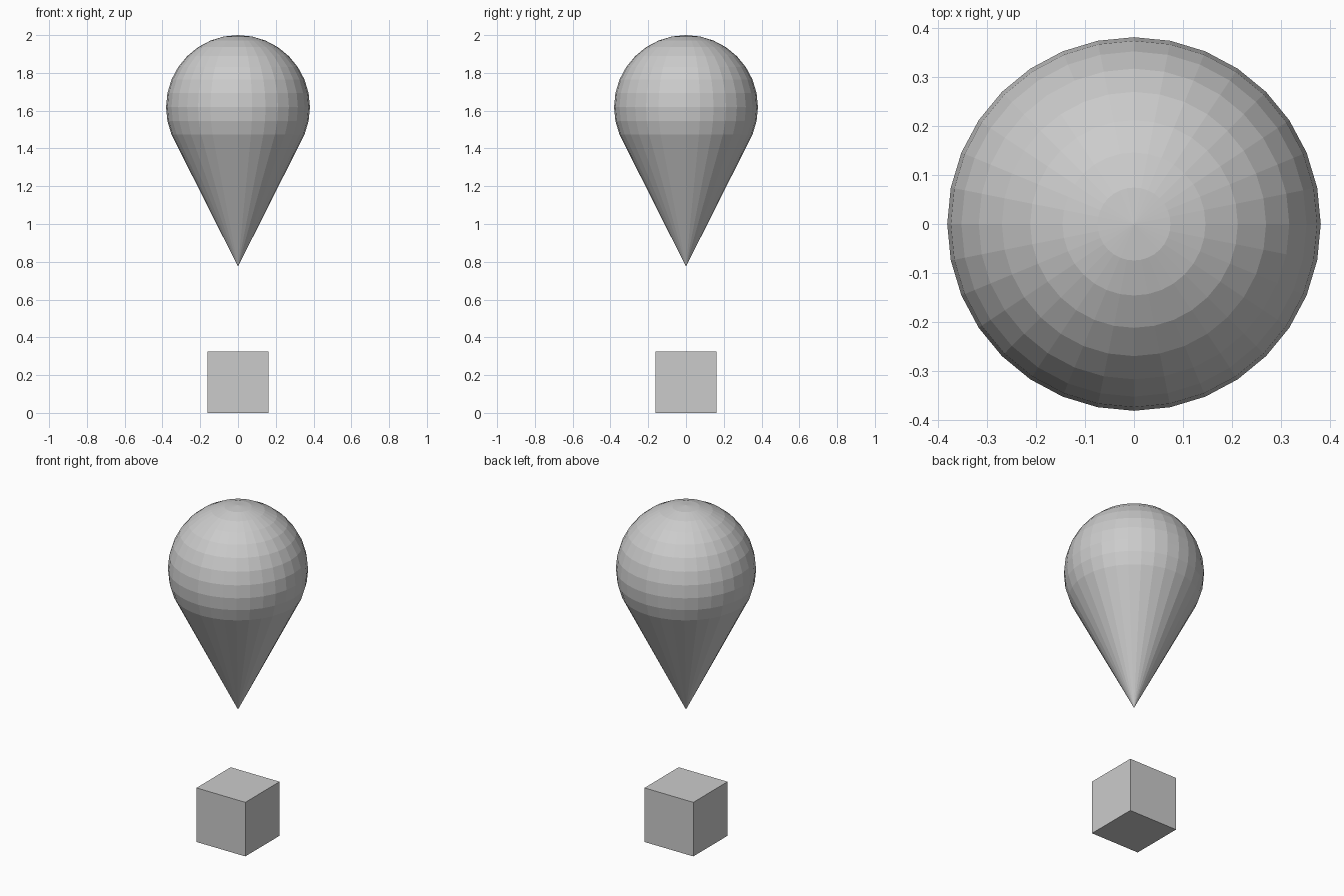
import bpy, bmesh
from math import sin, cos, pi

if "Cube" in bpy.data.objects:
    bpy.data.objects.remove(bpy.data.objects["Cube"])

SEGMENTS, RINGS = 32, 16
RADIUS, CENTRE_Z, TIP_Z = 0.381, 1.619, 0.775
CUBE = 0.324


def add_object(name, bm):
    bmesh.ops.recalc_face_normals(bm, faces=bm.faces)
    mesh = bpy.data.meshes.new(name)
    bm.to_mesh(mesh)
    bm.free()
    obj = bpy.data.objects.new(name, mesh)
    bpy.context.collection.objects.link(obj)
    return obj


# Teardrop marker: round head down to the tangent ring, then a straight cone to the tip
bm = bmesh.new()
top = bm.verts.new((0, 0, CENTRE_Z + RADIUS))
tip = bm.verts.new((0, 0, TIP_Z))
rings = []
for i in range(1, RINGS // 2 + 3):
    a = pi * i / RINGS
    r, z = RADIUS * sin(a), CENTRE_Z + RADIUS * cos(a)
    rings.append([bm.verts.new((r * cos(2 * pi * k / SEGMENTS),
                                r * sin(2 * pi * k / SEGMENTS), z))
                  for k in range(SEGMENTS)])
for k in range(SEGMENTS):
    n = (k + 1) % SEGMENTS
    bm.faces.new((top, rings[0][k], rings[0][n]))
    for upper, lower in zip(rings, rings[1:]):
        bm.faces.new((upper[k], lower[k], lower[n], upper[n]))
    bm.faces.new((rings[-1][k], tip, rings[-1][n]))
add_object("teardrop_marker", bm)

# Base cube standing on the floor under the tip
bm = bmesh.new()
bmesh.ops.create_cube(bm, size=CUBE)
bmesh.ops.translate(bm, verts=bm.verts, vec=(0, 0, CUBE / 2))
add_object("base_cube", bm)
